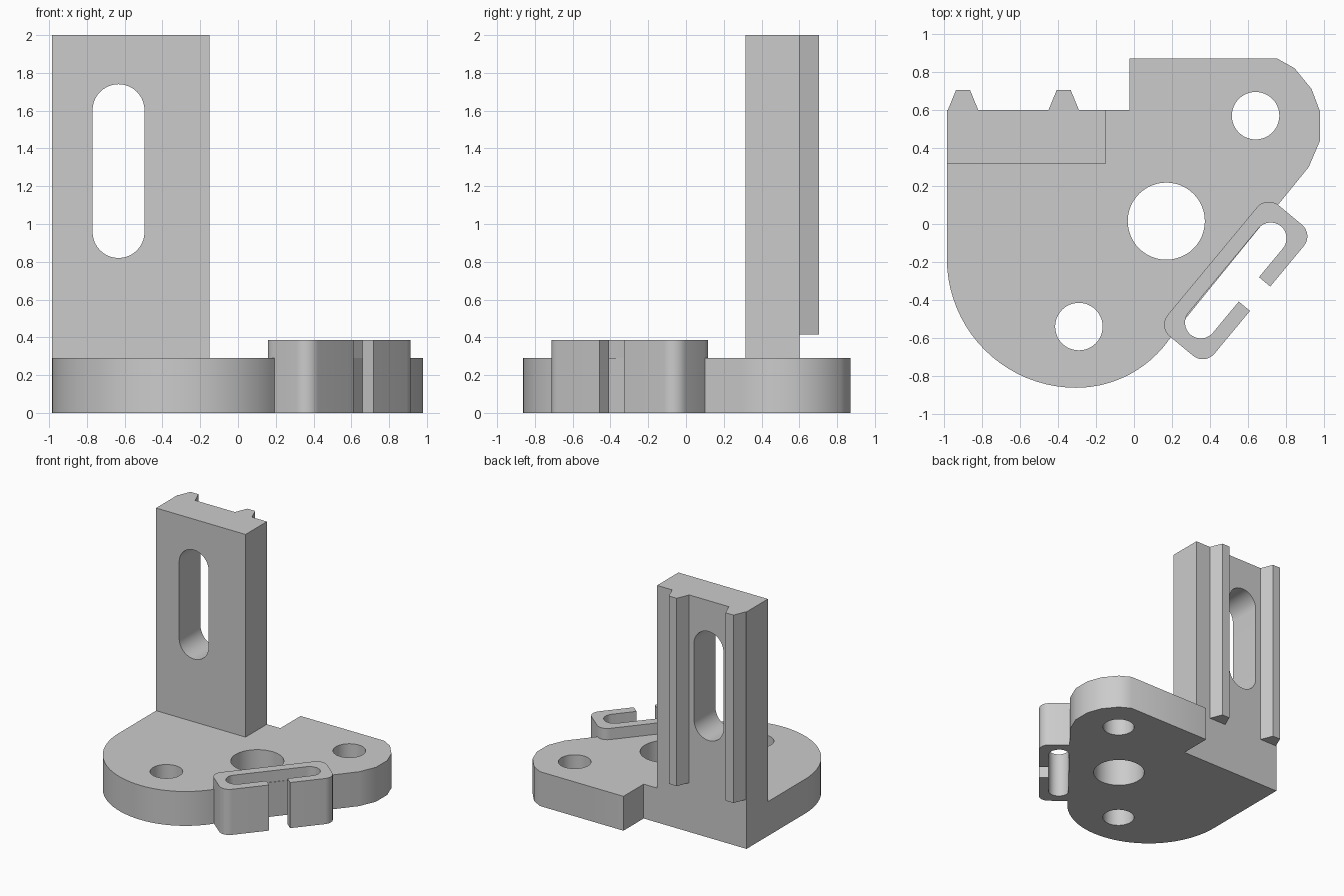
import bpy, bmesh
from math import cos, sin, radians
from mathutils import Matrix

cube = bpy.data.objects.get("Cube")
if cube:
    bpy.data.objects.remove(cube)

grey = bpy.data.materials.new("light grey plastic")
grey.use_nodes = True
COLOUR = (0.6, 0.6, 0.6, 1)
grey.diffuse_color = COLOUR
grey.node_tree.nodes["Principled BSDF"].inputs["Base Color"].default_value = COLOUR


def arc(cx, cy, r, start, end, steps=12):
    angles = [radians(start + (end - start) * i / steps) for i in range(steps + 1)]
    return [(cx + r * cos(a), cy + r * sin(a)) for a in angles]


def circle(cx, cy, r):
    return arc(cx, cy, r, 0, 360, 48)[:-1]


def prism(name, loops, low, high, frame=Matrix()):
    """Fill an outline with holes, extrude it and place it with a frame."""
    bm = bmesh.new()
    for loop in loops:
        verts = [bm.verts.new((x, y, low)) for x, y in loop]
        for a, b in zip(verts, verts[1:] + verts[:1]):
            bm.edges.new((a, b))
    bmesh.ops.triangle_fill(bm, use_beauty=True, edges=bm.edges[:], normal=(0, 0, 1))
    top = bmesh.ops.extrude_face_region(bm, geom=bm.faces[:])["geom"]
    bmesh.ops.translate(bm, vec=(0, 0, high - low),
                        verts=[g for g in top if isinstance(g, bmesh.types.BMVert)])
    bm.transform(frame)
    bmesh.ops.recalc_face_normals(bm, faces=bm.faces[:])
    mesh = bpy.data.meshes.new(name)
    bm.to_mesh(mesh)
    bm.free()
    mesh.materials.append(grey)
    obj = bpy.data.objects.new(name, mesh)
    bpy.context.collection.objects.link(obj)
    bpy.ops.object.select_all(action='DESELECT')
    obj.select_set(True)
    bpy.context.view_layer.objects.active = obj
    bpy.ops.object.shade_smooth_by_angle(angle=radians(40))
    return obj


# Base plate: round front, slanted right side, faceted back corner, three holes
plate = [(-0.985, 0.6)]
plate += arc(-0.305, -0.182, 0.68, 180, 270, 20)
plate += arc(-0.305, -0.262, 0.6, 270, 327.5, 14)[1:]
plate += [(0.92, 0.3), (0.98, 0.44), (0.98, 0.59), (0.935, 0.71),
          (0.845, 0.82), (0.755, 0.87), (-0.025, 0.87), (-0.025, 0.6)]
holes = [circle(0.64, 0.57, 0.125), circle(0.17, 0.015, 0.203), circle(-0.29, -0.54, 0.125)]
prism("base_plate", [plate] + holes, 0, 0.29)

# Spring clip: rounded C drawn along the slanted side, open on the outside
U0, U1, V0, V1, WALL, R = -0.335, 0.562, 0.442, 0.762, 0.077, 0.08
bore = (V1 - V0) / 2 - WALL
mid = (V0 + V1) / 2
lo, hi = U0 + WALL + bore, U1 - WALL - bore
GAP0, GAP1 = 0.038, 0.205
clip = [(GAP0, V1)]
clip += arc(U0 + R, V1 - R, R, 90, 180, 8)
clip += arc(U0 + R, V0 + R, R, 180, 270, 8)
clip += arc(U1 - R, V0 + R, R, 270, 360, 8)
clip += arc(U1 - R, V1 - R, R, 0, 90, 8)
clip += [(GAP1, V1), (GAP1, V1 - WALL)]
clip += arc(hi, mid, bore, 90, -90, 16)
clip += arc(lo, mid, bore, 270, 90, 16)
clip += [(GAP0, V1 - WALL)]
ang = radians(50.3)
slant = Matrix(((cos(ang), sin(ang), 0, 0), (sin(ang), -cos(ang), 0, 0),
                (0, 0, 1, 0), (0, 0, 0, 1)))
prism("spring_clip", [clip], 0, 0.385, slant)

# Upright with a long rounded slot, drawn in x-z and extruded along y
upright = [(-0.985, 0.29), (-0.15, 0.29), (-0.15, 2), (-0.985, 2)]
slot_r, slot_x = 0.1375, -0.6325
slot = arc(slot_x, 1.74 - slot_r, slot_r, 0, 180, 20)
slot += arc(slot_x, 0.82 + slot_r, slot_r, 180, 360, 20)
stand = Matrix(((1, 0, 0, 0), (0, 0, 1, 0), (0, 1, 0, 0), (0, 0, 0, 1)))
prism("upright", [upright, slot], 0.315, 0.6, stand)

# Tapered guide rails on the back of the upright
for side, x in (("right", -0.9), ("left", -0.37)):
    rail = [(x - 0.08, 0.6), (x + 0.08, 0.6), (x + 0.037, 0.705), (x - 0.037, 0.705)]
    prism(side + "_guide_rail", [rail], 0.415, 2)
